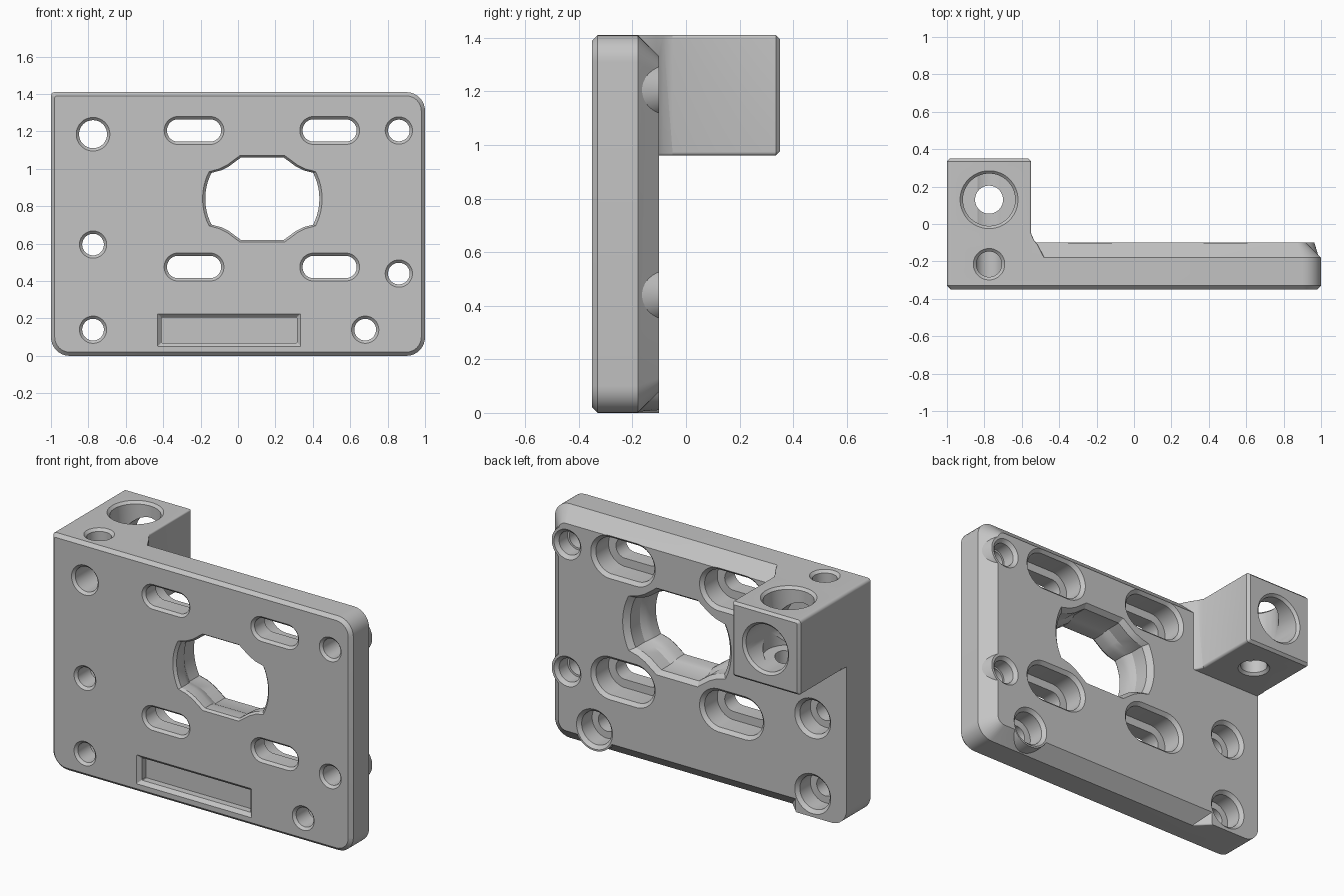
import bpy, bmesh
from math import sin, cos, pi, radians

cube = bpy.data.objects.get("Cube")
if cube:
    bpy.data.objects.remove(cube, do_unlink=True)

grey = bpy.data.materials.new("light_grey")
grey.use_nodes = True
COLOUR = (0.55, 0.55, 0.55, 1)
grey.diffuse_color = COLOUR
grey.node_tree.nodes["Principled BSDF"].inputs["Base Color"].default_value = COLOUR

FRONT, BACK, TOP = -0.35, -0.10, 1.41
CH = 0.015


def loft(name, rings, axis="y"):
    """Skin 2D rings [(depth, points)] along an axis and cap both ends."""
    bm = bmesh.new()
    loops = []
    for d, pts in rings:
        loops.append([bm.verts.new((u, d, v) if axis == "y" else (u, v, d)) for u, v in pts])
    for a, b in zip(loops, loops[1:]):
        for i in range(len(a)):
            j = (i + 1) % len(a)
            bm.faces.new((a[i], a[j], b[j], b[i]))
    bm.faces.new(loops[0])
    bm.faces.new(loops[-1])
    bmesh.ops.recalc_face_normals(bm, faces=bm.faces)
    mesh = bpy.data.meshes.new(name)
    bm.to_mesh(mesh)
    bm.free()
    mesh.materials.append(grey)
    obj = bpy.data.objects.new(name, mesh)
    bpy.context.collection.objects.link(obj)
    return obj


def outline(x0, x1, z0, z1, radii, n=8):
    """Rectangle with a radius per corner: top right, top left, bottom left, bottom right."""
    centres = ((x1, z1, -1, -1), (x0, z1, 1, -1), (x0, z0, 1, 1), (x1, z0, -1, 1))
    pts = []
    for k, ((x, z, sx, sz), r) in enumerate(zip(centres, radii)):
        for i in range(n + 1):
            a = (k + i / n) * pi / 2
            pts.append((x + sx * r + r * cos(a), z + sz * r + r * sin(a)))
    return pts


def stadium(x, z, r, half=0.0, n=40):
    """Circle, or a slot when half is above zero."""
    pts = []
    for i in range(n):
        a = (i + 0.5) * 2 * pi / n
        pts.append((x + (half if cos(a) > 0 else -half) + r * cos(a), z + r * sin(a)))
    return pts


def combine(target, tool, operation):
    mod = target.modifiers.new("combine", "BOOLEAN")
    mod.operation = operation
    mod.solver = "EXACT"
    mod.object = tool
    bpy.context.view_layer.objects.active = target
    bpy.ops.object.modifier_apply(modifier=mod.name)
    bpy.data.objects.remove(tool, do_unlink=True)


def bore(x, z, profile, half=0.0, axis="y"):
    rings = [(d, stadium(x, z, r, half)) for d, r in profile]
    combine(body, loft("bore", rings, axis), "DIFFERENCE")


def stepped(r, wide, seat):
    """Through hole chamfered at both faces, wider from the seat to the back."""
    return ((FRONT - 0.01, r + CH + 0.01), (FRONT + CH, r), (seat, r), (seat, wide),
            (BACK - 0.02, wide), (BACK + 0.01, wide + 0.03))


def opening(s):
    """Central opening: round sides with a bevelled raised middle, scaled by s."""
    quarter = [(0.305 * cos(radians(a)), 0.305 * sin(radians(a))) for a in (2, 7, 12, 17, 22, 27)]
    quarter += [(0.22, 0.152), (0.18, 0.172), (0.115, 0.22)]
    pts = []
    for sx, sz, step in ((1, 1, 1), (-1, 1, -1), (-1, -1, 1), (1, -1, -1)):
        pts += [(0.13 + sx * s * x, 0.84 + sz * s * z) for x, z in quarter[::step]]
    return pts


# Plate with a fine front chamfer and a broad rear chamfer on three sides
full = outline(-1, 1, 0, TOP, (0.1, 0.02, 0.1, 0.1))
body = loft("mounting_plate", [
    (FRONT, outline(-0.98, 0.98, 0.02, TOP - 0.02, (0.08, 0.01, 0.08, 0.08))),
    (FRONT + 0.02, full),
    (-0.18, full),
    (BACK, outline(-1, 0.92, 0.08, TOP - 0.08, (0.05, 0.02, 0.05, 0.05)))])

# Full-thickness lower corner
combine(body, loft("corner_pad", [
    (y, outline(-1, x, 0, 0.25, (0.01, 0.01, 0.1, 0.01)))
    for y, x in ((-0.3, -0.58), (-0.18, -0.58), (BACK, -0.66))]), "UNION")

# Bosses around the holes that cross the rear chamfer
for x, z, r, flare in ((0.86, 1.205, 0.105, 0.135), (0.86, 0.44, 0.105, 0.135),
                       (0.68, 0.14, 0.13, 0.137)):
    combine(body, loft("boss", [(-0.2, stadium(x, z, flare)), (BACK, stadium(x, z, r))]), "UNION")

# Clamp block, with its root filling the plate's rear chamfer
corners = (0.01, 0.02, CH, CH)
block = outline(-1, -0.55, 0.96, TOP, corners)
combine(body, loft("block_root", [
    (y, outline(-1, x, 0.96, TOP, (0.005, 0.02, 0.01, 0.01)))
    for y, x in ((-0.3, -0.48), (-0.18, -0.48), (-0.11, -0.515), (-0.085, -0.535), (-0.05, -0.55))]),
    "UNION")
combine(body, loft("clamp_block", [
    (-0.3, block), (0.35 - CH, block),
    (0.35, outline(-1 + CH, -0.55 - CH, 0.96 + CH, TOP - CH, (0.005,) * 4))]), "UNION")

# Central opening, flared towards the back
combine(body, loft("opening", [
    (y, opening(s)) for y, s in ((FRONT - 0.01, 1.08), (FRONT + CH, 1), (-0.28, 1), (-0.25, 1.03),
                                 (-0.22, 1.09), (-0.13, 1.09), (BACK + 0.01, 1.22))]), "DIFFERENCE")

# Slots with wide rear pockets
for x in (-0.235, 0.49):
    for z in (1.205, 0.475):
        bore(x, z, stepped(0.06, 0.11, -0.24), half=0.085)

# Screw holes
for x, z in ((-0.775, 0.595), (-0.775, 0.14), (0.68, 0.14)):
    bore(x, z, stepped(0.058, 0.1, -0.22))
for z in (1.205, 0.44):
    bore(0.86, z, stepped(0.058, 0.07, -0.2))

# Clamp block bores: front to back, then vertical
bore(-0.775, 1.185, ((FRONT - 0.01, 0.1), (FRONT + CH, 0.075), (-0.05, 0.075), (-0.05, 0.14),
                     (0.335, 0.14), (0.36, 0.165)))
bore(-0.775, 0.13, ((0.95, 0.1), (0.975, 0.075), (1.06, 0.075), (1.06, 0.14),
                    (TOP - CH, 0.14), (TOP + 0.01, 0.165)), axis="z")
bore(-0.775, -0.215, ((1.2, 0.068), (TOP - CH, 0.068), (TOP + 0.01, 0.095)), axis="z")

# Shallow rectangular recess on the front
combine(body, loft("recess", [
    (y, outline(-0.41 - g, 0.315 + g, 0.07 - g, 0.205 + g, (0.003,) * 4, 1))
    for y, g in ((FRONT - 0.01, 0.03), (FRONT + 0.02, 0), (FRONT + 0.06, 0))]), "DIFFERENCE")

# Smooth bores, crisp edges
bpy.ops.object.select_all(action="DESELECT")
body.select_set(True)
bpy.context.view_layer.objects.active = body
bpy.ops.object.shade_smooth_by_angle(angle=radians(25))
